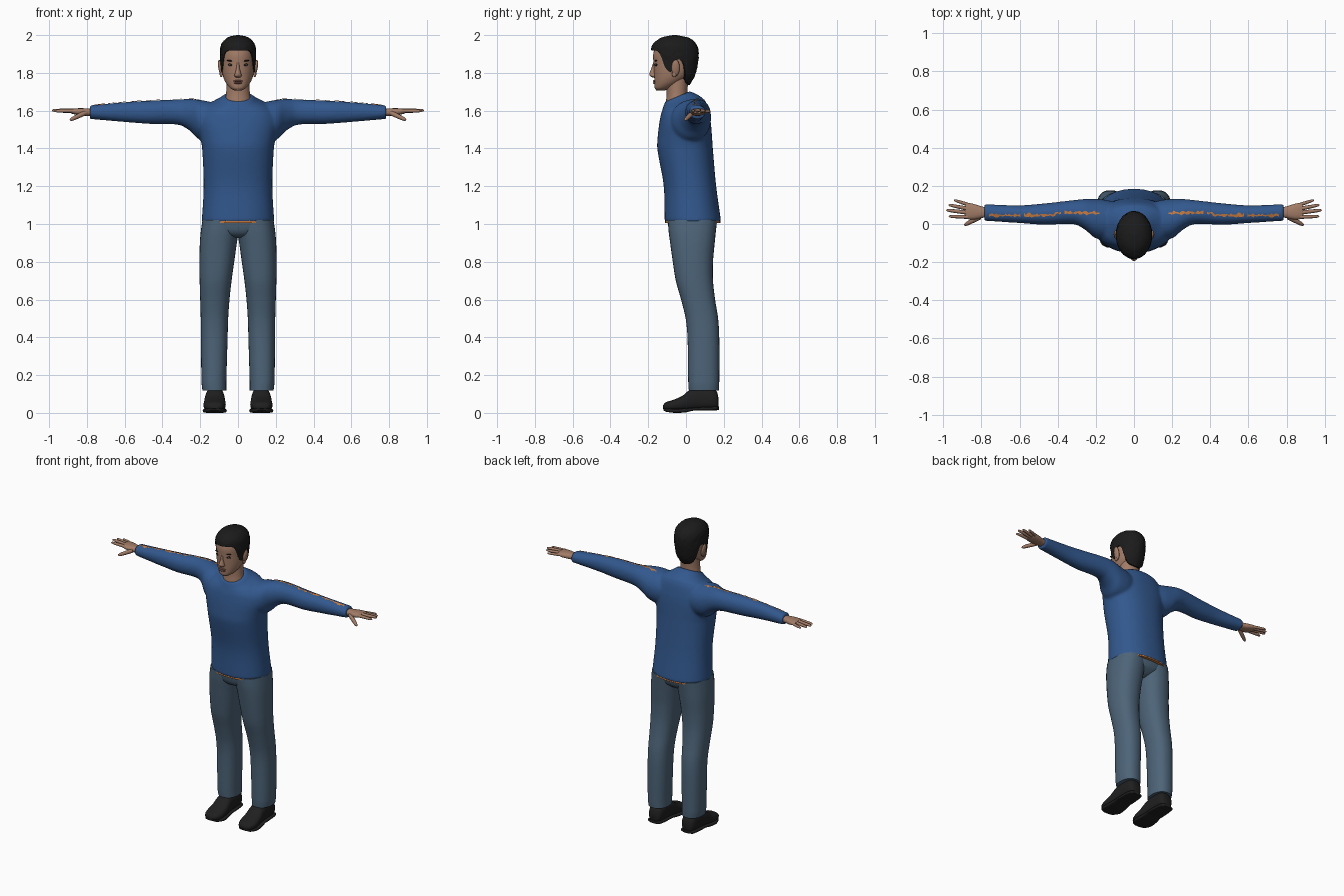
import bpy, bmesh, math, random
from mathutils import Matrix, Vector

if "Cube" in bpy.data.objects:
    bpy.data.objects.remove(bpy.data.objects["Cube"])

random.seed(4)


def material(name, rgb):
    m = bpy.data.materials.new(name)
    m.diffuse_color = (*rgb, 1)
    m.use_nodes = True
    m.node_tree.nodes["Principled BSDF"].inputs["Base Color"].default_value = m.diffuse_color
    return m


SKIN = material("skin", (0.36, 0.20, 0.135))
LIP = material("lip", (0.23, 0.10, 0.075))
BLUE = material("shirt blue", (0.032, 0.098, 0.27))
DENIM = material("denim", (0.075, 0.128, 0.19))
HAIR = material("hair black", (0.011, 0.011, 0.011))
LEATHER = material("shoe black", (0.014, 0.014, 0.015))
ORANGE = material("orange", (0.55, 0.19, 0.05))
WHITE = material("eye white", (0.45, 0.40, 0.36))


def sample(keys, t):
    """Smooth interpolation through rows of (t, values...)."""
    i = 0
    while i < len(keys) - 2 and t > keys[i + 1][0]:
        i += 1
    k1, k2 = keys[i], keys[i + 1]
    k0, k3 = keys[max(i - 1, 0)], keys[min(i + 2, len(keys) - 1)]
    h = k2[0] - k1[0]
    u = min(max((t - k1[0]) / h, 0), 1)
    out = []
    for j in range(1, len(k1)):
        m1 = (k2[j] - k0[j]) / (k2[0] - k0[0]) * h
        m2 = (k3[j] - k1[j]) / (k3[0] - k1[0]) * h
        out.append((2*u**3 - 3*u**2 + 1) * k1[j] + (u**3 - 2*u**2 + u) * m1
                   + (3*u**2 - 2*u**3) * k2[j] + (u**3 - u**2) * m2)
    return out


def skin_rows(bm, rows):
    """Join rows of points into a closed tube with capped ends."""
    vs = [[bm.verts.new(p) for p in r] for r in rows]
    n = len(vs[0])
    for a, b in zip(vs, vs[1:]):
        for i in range(n):
            j = (i + 1) % n
            bm.faces.new((a[i], a[j], b[j], b[i]))
    bm.faces.new(vs[0])
    bm.faces.new(vs[-1])


def loft(bm, axis, keys, steps=24, seg=32, p=2.0, sign=1):
    """Keys are (t, a0, a1, b0, b1): section bounds along one axis."""
    rows = []
    ts = sorted({keys[0][0] + (keys[-1][0] - keys[0][0]) * i / steps
                 for i in range(steps + 1)} | {k[0] for k in keys})
    for t in ts:
        a0, a1, b0, b1 = sample(keys, t)
        row = []
        for i in range(seg):
            ang = 2 * math.pi * i / seg
            c, s = math.cos(ang), math.sin(ang)
            a = (a0+a1)/2 + (a1-a0)/2 * math.copysign(abs(c)**(2/p), c)
            b = (b0+b1)/2 + (b1-b0)/2 * math.copysign(abs(s)**(2/p), s)
            q = {"x": (t, a, b), "y": (a, t, b), "z": (a, b, t)}[axis]
            row.append((q[0] * sign, q[1], q[2]))
        rows.append(row)
    skin_rows(bm, rows)


def blob(bm, loc, size, tilt=0, seg=16):
    mat = (Matrix.Translation(loc) @ Matrix.Rotation(tilt, 4, "Y")
           @ Matrix.Diagonal((*size, 1)))
    bmesh.ops.create_uvsphere(bm, u_segments=seg, v_segments=seg // 2 + 2,
                              radius=1, matrix=mat)


def finish(name, bm, mat, mirror=False):
    bmesh.ops.recalc_face_normals(bm, faces=bm.faces)
    me = bpy.data.meshes.new(name)
    bm.to_mesh(me)
    bm.free()
    ob = bpy.data.objects.new(name, me)
    bpy.context.collection.objects.link(ob)
    me.materials.append(mat)
    bpy.ops.object.select_all(action="DESELECT")
    ob.select_set(True)
    bpy.context.view_layer.objects.active = ob
    bpy.ops.object.shade_smooth_by_angle(angle=math.radians(50))
    if mirror:
        ob.modifiers.new("mirror", "MIRROR").use_mirror_merge = False
    return ob


def sym(z, w, y0, y1):
    return (z, -w, w, y0, y1)


# Sweater: torso and sleeves fused, neckline lower at the front
bm = bmesh.new()
loft(bm, "z", [sym(1.01, .192, -.113, .186), sym(1.2, .182, -.118, .16),
               sym(1.4, .19, -.152, .142), sym(1.46, .2, -.15, .138),
               sym(1.53, .212, -.142, .132), sym(1.585, .2, -.132, .122),
               sym(1.625, .16, -.124, .1), sym(1.65, .105, -.118, .06),
               sym(1.675, .076, -.112, .02)], 40, 48, 2.25)
for v in bm.verts:
    k = min(max((v.co.z - 1.58) / .09, 0), 1)
    v.co.z += k * .028 * (v.co.y + .045) / .066
SLEEVE = [(.08, -.07, .11, 1.45, 1.63), (.15, -.085, .127, 1.435, 1.648),
          (.21, -.07, .132, 1.45, 1.658), (.25, -.035, .132, 1.49, 1.662),
          (.31, -.002, .126, 1.524, 1.66), (.47, -.004, .108, 1.53, 1.653),
          (.6, .005, .098, 1.54, 1.645), (.785, .017, .104, 1.556, 1.628)]
for s in (1, -1):
    loft(bm, "x", SLEEVE, 30, 32, 2.1, s)
sweater = finish("sweater", bm, BLUE)
rm = sweater.modifiers.new("fuse", "REMESH")
rm.mode, rm.voxel_size, rm.use_smooth_shade = "VOXEL", .009, True
sm = sweater.modifiers.new("soften", "SMOOTH")
sm.factor, sm.iterations = .5, 4

# Ragged orange streaks along the tops of the sleeves
bm = bmesh.new()
prev = None
for i in range(61):
    x = .18 + .58 * i / 60
    y0, y1, z0, z1 = sample(SLEEVE, x)
    mid = (.058 if x < .42 else .046) + random.uniform(-.004, .004)
    half = random.uniform(.002, .011)
    pts = []
    for y in (mid - half, mid + half):
        u = (y - (y0 + y1) / 2) / ((y1 - y0) / 2)
        z = (z0 + z1) / 2 + (z1 - z0) / 2 * math.sqrt(1 - u * u)
        pts.append(bm.verts.new((x, y, z + .003)))
    if prev and i % 22 not in (20, 21):
        bm.faces.new((prev[0], pts[0], pts[1], prev[1]))
    prev = pts
finish("sleeve_streaks", bm, ORANGE, True)

# Thin trim just below the hem
bm = bmesh.new()
loft(bm, "z", [sym(1.006, .189, -.11, .182), sym(1.02, .188, -.11, .181)], 1, 48, 2.25)
finish("hem_trim", bm, ORANGE)

# Trousers: pelvis and two legs
bm = bmesh.new()
loft(bm, "z", [sym(.925, .03, -.03, .09), sym(.94, .1, -.07, .12),
               sym(.97, .17, -.09, .152), sym(1.03, .187, -.1, .168)], 10, 40, 2.3)
finish("trouser_seat", bm, DENIM)
bm = bmesh.new()
loft(bm, "z", [(.118, .062, .188, .015, .174), (.16, .062, .193, .012, .176),
               (.4, .055, .196, .008, .176), (.5, .052, .197, -.002, .17),
               (.6, .045, .2, -.026, .154), (.7, .034, .203, -.054, .143),
               (.8, .02, .204, -.07, .143), (.9, .006, .202, -.084, .152),
               (.96, -.004, .197, -.092, .158), (1.02, -.01, .188, -.096, .165)],
     36, 32, 2.3)
finish("trouser_leg", bm, DENIM, True)

# Shoes: upper and sole with heel
bm = bmesh.new()
loft(bm, "y", [(-.122, .105, .145, .022, .04), (-.11, .082, .168, .014, .055),
               (-.07, .066, .182, .01, .068), (-.02, .066, .18, .01, .09),
               (.02, .07, .176, .012, .122), (.07, .073, .172, .014, .135),
               (.14, .075, .17, .016, .13), (.165, .085, .16, .02, .11),
               (.172, .1, .145, .03, .08)], 24, 24, 2.5)
finish("shoe", bm, LEATHER, True)
bm = bmesh.new()
loft(bm, "y", [(-.118, .1, .15, .012, .026), (-.105, .08, .17, .006, .024),
               (-.06, .06, .186, 0, .022), (0, .064, .183, .003, .024),
               (.04, .068, .178, .012, .028), (.07, .068, .178, .012, .03),
               (.165, .078, .168, .014, .034), (.175, .1, .146, .016, .034)], 16, 24, 4)
finish("shoe_sole", bm, LEATHER, True)

# Hands: wrist and palm, four fingers, thumb
bm = bmesh.new()
loft(bm, "x", [(.75, .032, .092, 1.57, 1.613), (.79, .033, .09, 1.572, 1.612),
               (.83, .025, .102, 1.574, 1.613), (.865, .024, .11, 1.58, 1.612),
               (.885, .03, .106, 1.586, 1.609)], 12, 20, 2.4)
FINGERS = [((.865, .1, 1.596), (.945, .126, 1.596), .0085),
           ((.875, .081, 1.598), (.972, .1, 1.6), .0095),
           ((.875, .06, 1.6), (.985, .073, 1.602), .01),
           ((.87, .037, 1.599), (.972, .04, 1.598), .0095),
           ((.81, .036, 1.588), (.89, -.006, 1.55), .012)]
for a, b, r in FINGERS:
    a, d = Vector(a), Vector(b) - Vector(a)
    q = d.to_track_quat("Z", "Y").to_matrix().to_4x4()
    rows = []
    for t, f in ((0, 1.1), (.3, 1.05), (.6, .95), (.85, .82), (.96, .55), (1, .15)):
        rows.append([a + q @ Vector((r * f * math.cos(k * math.pi / 5),
                                     r * f * math.sin(k * math.pi / 5),
                                     d.length * t)) for k in range(10)])
    skin_rows(bm, rows)
finish("hand", bm, SKIN, True)

# Head, neck, nose and ears
HEAD = [sym(1.708, .022, -.158, -.11), sym(1.72, .042, -.166, -.075),
        sym(1.75, .066, -.167, -.02), sym(1.79, .081, -.169, .025),
        sym(1.85, .087, -.172, .05), sym(1.9, .087, -.173, .052),
        sym(1.945, .077, -.157, .042), sym(1.98, .045, -.115, .005)]
bm = bmesh.new()
loft(bm, "z", HEAD, 32, 40, 2.1)
finish("head", bm, SKIN)
bm = bmesh.new()
loft(bm, "z", [sym(1.6, .085, -.105, .05), sym(1.645, .071, -.106, .022),
               sym(1.69, .063, -.102, .008), sym(1.78, .06, -.105, .015)], 14, 32)
finish("neck", bm, SKIN)
bm = bmesh.new()
loft(bm, "z", [sym(1.776, .012, -.18, -.15), sym(1.784, .02, -.191, -.15),
               sym(1.795, .017, -.194, -.15), sym(1.825, .009, -.183, -.15),
               sym(1.86, .008, -.172, -.15)], 12, 16)
finish("nose", bm, SKIN)
bm = bmesh.new()
blob(bm, (.093, -.055, 1.826), (.011, .022, .044), .18)
blob(bm, (.089, -.062, 1.793), (.008, .012, .016))
finish("ear", bm, SKIN, True)

# Face details: eyes, brows, lips
for name, loc, size, tilt, mat in (
        ("eye_rim", (.036, -.156, 1.843), (.018, .008, .0075), 0, HAIR),
        ("eye_white", (.036, -.159, 1.842), (.014, .007, .0045), 0, WHITE),
        ("iris", (.036, -.162, 1.842), (.0055, .006, .005), 0, HAIR),
        ("eyebrow", (.037, -.158, 1.864), (.022, .009, .004), -.08, HAIR)):
    bm = bmesh.new()
    blob(bm, loc, size, tilt)
    finish(name, bm, mat, True)
bm = bmesh.new()
blob(bm, (0, -.165, 1.757), (.025, .009, .0055))
blob(bm, (0, -.165, 1.747), (.021, .01, .006))
finish("lips", bm, LIP)

# Hair: shell from a shaped hairline (degrees from the front) to the crown
LINE = [(0, 1.918), (35, 1.918), (50, 1.9), (62, 1.835), (74, 1.806), (82, 1.812),
        (90, 1.862), (108, 1.862), (120, 1.8), (140, 1.75), (180, 1.735)]
SHAPE = [(1.735, .07, -.165, .018), (1.78, .086, -.17, .045), (1.85, .093, -.177, .063),
         (1.91, .095, -.184, .067), (1.95, .089, -.176, .056), (1.98, .066, -.143, .028),
         (1.993, .042, -.11, -.005), (2.0, .008, -.068, -.05)]
SEG, ROWS = 64, 22
rows = []
for r in range(-1, ROWS + 1):
    row = []
    for i in range(SEG):
        deg = 360 * i / SEG
        low = sample(LINE, min(deg, 360 - deg))[0]
        z = low + (2.0 - low) * (max(r, 0) / ROWS)
        w, y0, y1 = sample(SHAPE, z)
        f = .86 if r < 0 else 1 + random.uniform(-.02, .012) * (r < ROWS - 2)
        a = math.radians(deg)
        row.append((w * f * math.sin(a),
                    (y0 + y1) / 2 - (y1 - y0) / 2 * f * math.cos(a), z))
    rows.append(row)
bm = bmesh.new()
skin_rows(bm, rows)
finish("hair", bm, HAIR)
